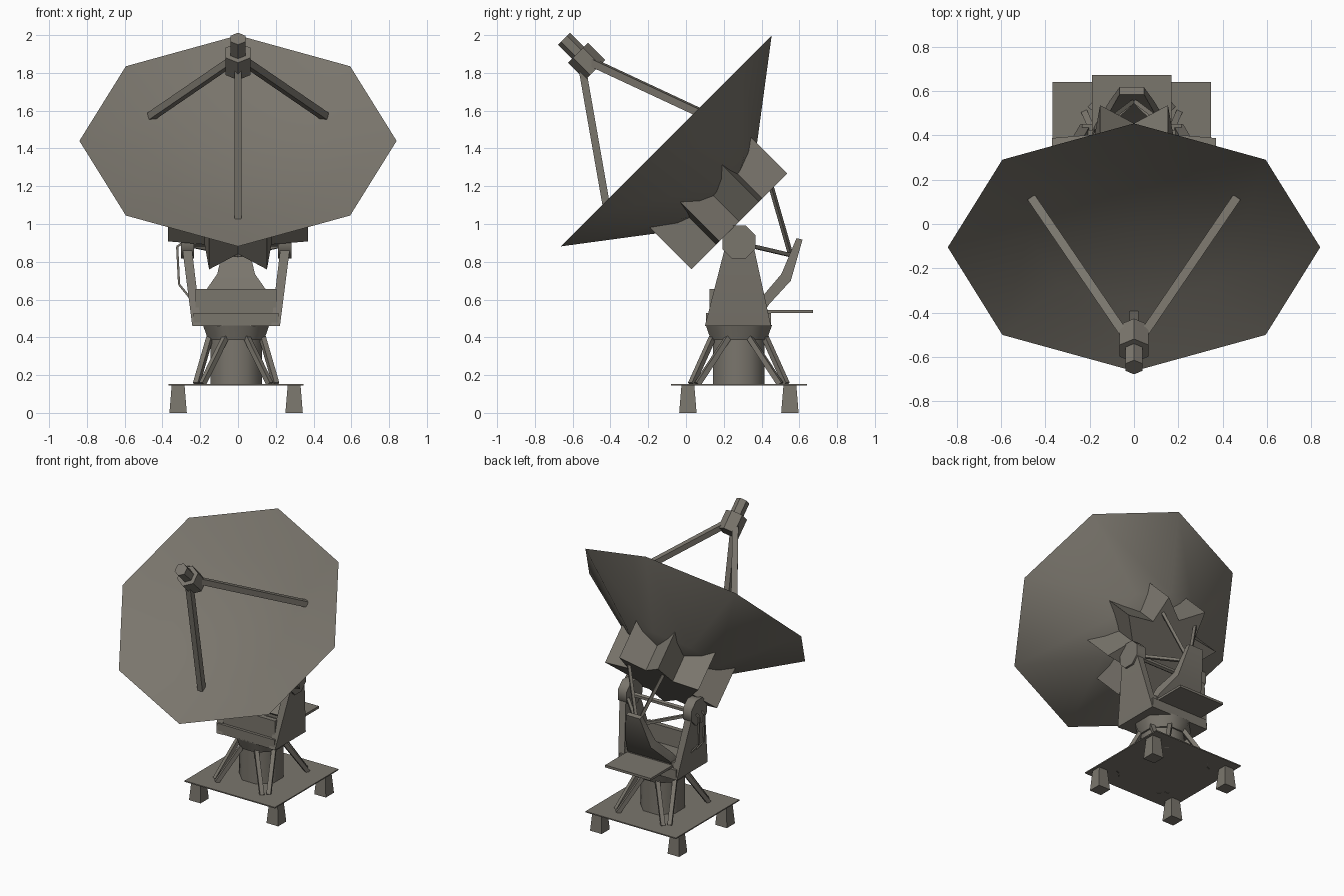
import bpy, bmesh, math
from mathutils import Vector

if "Cube" in bpy.data.objects:
    bpy.data.objects.remove(bpy.data.objects["Cube"])

mat = bpy.data.materials.new("weathered grey metal")
mat.diffuse_color = (0.195, 0.18, 0.152, 1)
mat.use_nodes = True
mat.node_tree.nodes["Principled BSDF"].inputs["Base Color"].default_value = mat.diffuse_color
CX, CY = -0.01, 0.28          # centre of the pedestal


def loft(name, rings, smooth=50):
    """Skin through rings of equal point count; a ring of one point is a tip."""
    bm = bmesh.new()
    vr = [[bm.verts.new(p) for p in r] for r in rings]
    for a, b in zip(vr, vr[1:]):
        n = max(len(a), len(b))
        for i in range(n):
            j = (i + 1) % n
            if len(b) == 1:
                bm.faces.new((a[i], a[j], b[0]))
            elif len(a) == 1:
                bm.faces.new((a[0], b[j], b[i]))
            else:
                bm.faces.new((a[i], a[j], b[j], b[i]))
    for r in (vr[0], vr[-1]):
        if len(r) > 2:
            bm.faces.new(r)
    bmesh.ops.recalc_face_normals(bm, faces=bm.faces)
    me = bpy.data.meshes.new(name)
    bm.to_mesh(me)
    bm.free()
    me.materials.append(mat)
    ob = bpy.data.objects.new(name, me)
    bpy.context.collection.objects.link(ob)
    bpy.context.view_layer.objects.active = ob
    ob.select_set(True)
    bpy.ops.object.shade_smooth_by_angle(angle=math.radians(smooth))
    ob.select_set(False)
    return ob


def rod(name, a, b, r, n=4, r2=None):
    a, b = Vector(a), Vector(b)
    q = (b - a).to_track_quat('Z', 'Y')
    def ring(c, rad):
        return [c + q @ Vector((rad * math.cos(t), rad * math.sin(t), 0))
                for t in [(i + .5) * math.tau / n for i in range(n)]]
    return loft(name, [ring(a, r), ring(b, r2 or r)])


def rect(cx, cy, hx, hy, z):
    return [(cx - hx, cy - hy, z), (cx + hx, cy - hy, z), (cx + hx, cy + hy, z), (cx - hx, cy + hy, z)]


def box(name, x0, x1, y0, y1, z0, z1):
    cx, cy, hx, hy = (x0 + x1) / 2, (y0 + y1) / 2, (x1 - x0) / 2, (y1 - y0) / 2
    return loft(name, [rect(cx, cy, hx, hy, z0), rect(cx, cy, hx, hy, z1)])


S = math.sqrt(.5)


def tilt(x, v, n):
    """Dish frame (across, up the rim, outwards) to world, 45 degrees up."""
    return (x, -0.105 + S * (v - n), 1.44 + S * (v + n))


def dish_ring(r, n):
    return [tilt(r * 1.063 * math.cos(k * math.pi / 4), r * math.sin(k * math.pi / 4), n) for k in range(8)]


# Reflector: shallow bowl in front, cone behind
loft("dish", [[tilt(0, 0, -.12)], dish_ring(.45, -.08), dish_ring(.79, 0),
              dish_ring(.33, -.35), dish_ring(.15, -.42), [tilt(0, 0, -.43)]])

# Star shaped backing frame
def star(n):
    pts = []
    for k in range(16):
        r, t = (.40 if k % 2 else .25), k * math.pi / 8
        pts.append(tilt(r * math.cos(t), r * math.sin(t) * .97 - .028, n))
    return pts
loft("backing_star", [star(-.26), star(-.576)], 30)

# Feed horn and its tripod
rod("feed_hub", tilt(0, 0, .53), tilt(0, 0, .66), .075, 6)
rod("feed_horn", tilt(0, 0, .63), tilt(0, 0, .765), .045, 6)
for nm, end in (("left", (-.46, .115, 1.57)), ("right", (.46, .115, 1.57)), ("lower", (0, -.41, 1.03))):
    rod("feed_strut_" + nm, (0, -.56, 1.885), end, .028)

# Base plate, pads and pedestal
box("base_plate", CX - .358, CX + .358, CY - .36, CY + .36, .146, .154)
for sx in (-1, 1):
    for sy in (-1, 1):
        px, py = CX + sx * .307, CY + sy * .27
        loft("foot_pad", [rect(px, py, .046, .046, 0), rect(px, py, .034, .034, .147)])
        # Pair of braces meeting near each corner
        a = math.atan2(sy, sx)
        for d in (-.4, .4):
            rod("pedestal_brace",
                (CX + sx * .195 - d * sx * sy * sy * .04, CY + sy * .235 + d * sy * .04, .152),
                (CX + .15 * math.cos(a + d * sx * sy), CY + .15 * math.sin(a + d * sx * sy), .4), .02)
rod("pedestal_core", (CX, CY, .152), (CX, CY, .4), .148, 8)
rod("turntable", (CX, CY, .385), (CX, CY, .465), .16, 8, .19)

# Yoke: tub with front panel, side arms and trunnions
box("yoke_floor", CX - .225, CX + .225, .105, .45, .46, .53)
box("yoke_front_panel", CX - .215, CX + .215, .125, .16, .5, .655)
box("yoke_rear_panel", CX - .205, CX + .205, .385, .425, .5, .57)
for s, nm in ((-1, "left"), (1, "right")):
    def arm(y0, y1, xi, xo, z):
        return [(CX + s * xi, y0, z), (CX + s * xo, y0, z), (CX + s * xo, y1, z), (CX + s * xi, y1, z)]
    loft("yoke_arm_" + nm, [arm(.1, .45, .185, .232, .46), arm(.2, .365, .232, .282, .85),
                            arm(.22, .345, .235, .284, .92)])
    rod("trunnion_" + nm, (CX + s * .222, .28, .905), (CX + s * .292, .28, .905), .095, 8)
    # Tie rods to the rear mast and up to the backing frame
    rod("trunnion_tie_" + nm, (CX + s * .235, .34, .885), (0, .555, .835), .014)
    rod("frame_tie_" + nm, (s * .14, .45, 1.2), (0, .555, .835), .014)
rod("axle", (CX - .23, .3, .9), (CX + .23, .3, .9), .018, 6)

# Rear mast: plate bending upwards and narrowing
def mast(y, z, w, dy, dz):
    return [(CX - w, y, z), (CX + w, y, z), (CX + w, y + dy, z + dz), (CX - w, y + dy, z + dz)]
loft("rear_mast", [mast(.36, .57, .18, .05, -.04), mast(.42, .635, .17, .02, -.06),
                   mast(.505, .735, .1, .05, -.035), mast(.585, .925, .055, .032, -.008)], 30)

# Rear service platform
box("rear_platform", CX - .18, CX + .18, .4, .672, .528, .545)

# Cables down the left arm
for y in (.25, .31):
    pts = [(-.265, y, .92), (-.322, y, .88), (-.312, y, .68), (-.255, y, .61)]
    for a, b in zip(pts, pts[1:]):
        rod("side_cable", a, b, .008)
